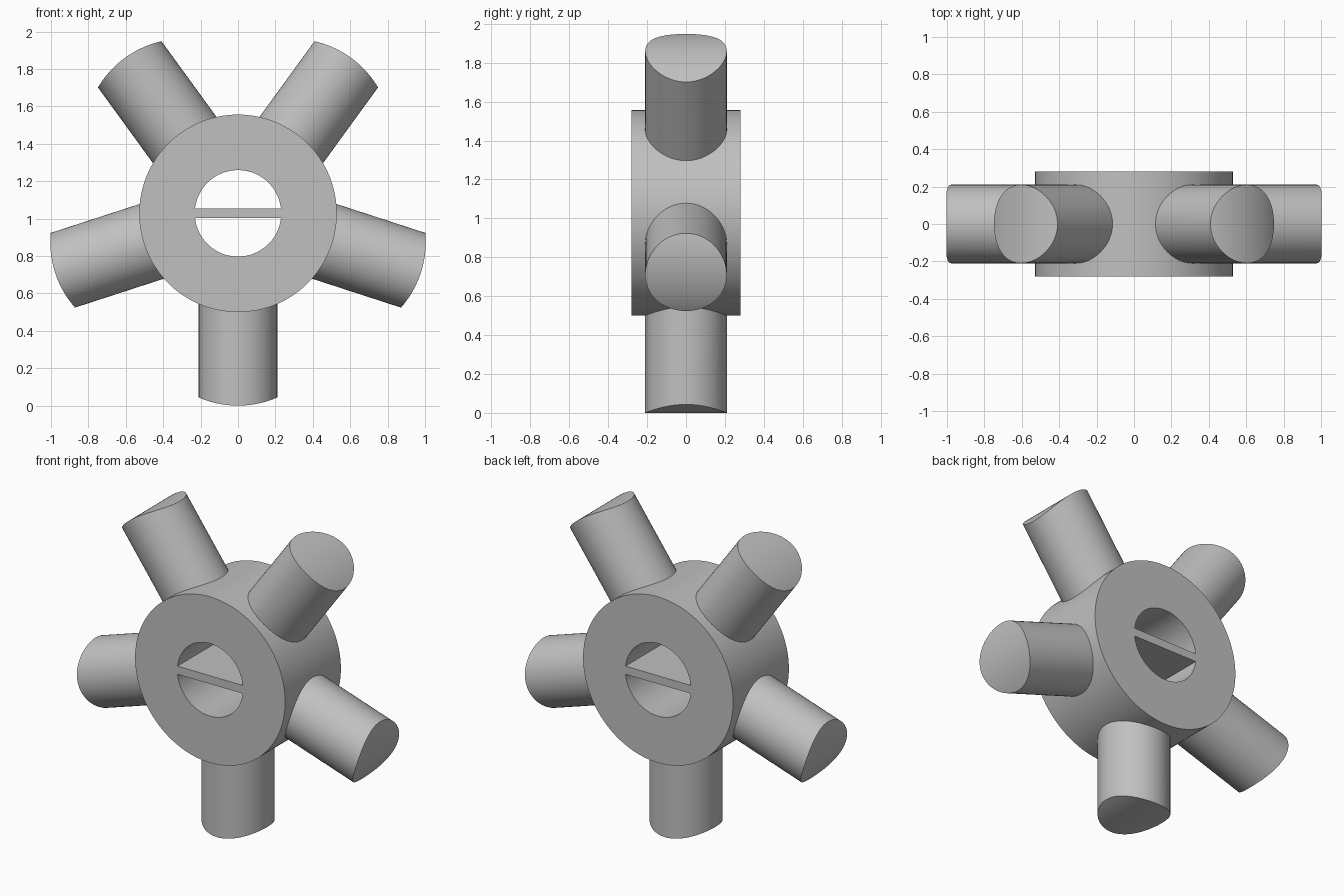
import bpy, bmesh, math
from mathutils import Matrix

CENTRE = 1.028      # hub axis height
HUB_R, HOLE_R, HALF_DEPTH = 0.528, 0.231, 0.28
SPOKE_R, SPOKE_LEN = 0.21, 0.5

if "Cube" in bpy.data.objects:
    bpy.data.objects.remove(bpy.data.objects["Cube"])

grey = bpy.data.materials.new("plain grey")
grey.use_nodes = True
grey.diffuse_color = (0.53, 0.53, 0.53, 1)
grey.node_tree.nodes["Principled BSDF"].inputs["Base Color"].default_value = grey.diffuse_color


def finish(name, bm, matrix):
    bmesh.ops.recalc_face_normals(bm, faces=bm.faces)
    bm.transform(matrix)
    mesh = bpy.data.meshes.new(name)
    bm.to_mesh(mesh)
    bm.free()
    mesh.materials.append(grey)
    obj = bpy.data.objects.new(name, mesh)
    bpy.context.collection.objects.link(obj)
    bpy.ops.object.select_all(action='DESELECT')
    obj.select_set(True)
    bpy.context.view_layer.objects.active = obj
    bpy.ops.object.shade_smooth_by_angle(angle=math.radians(30))
    return obj


lift = Matrix.Translation((0, 0, CENTRE))

# Hub: thick ring, lathed around the y axis
bm = bmesh.new()
N = 128
profile = [(HUB_R, -HALF_DEPTH), (HUB_R, HALF_DEPTH), (HOLE_R, HALF_DEPTH), (HOLE_R, -HALF_DEPTH)]
rings = []
for i in range(N):
    a = math.tau * i / N
    rings.append([bm.verts.new((r * math.cos(a), y, r * math.sin(a))) for r, y in profile])
for i in range(N):
    p, q = rings[i], rings[(i + 1) % N]
    for k in range(4):
        m = (k + 1) % 4
        bm.faces.new((p[k], p[m], q[m], q[k]))
finish("hub", bm, lift)

# Flat bar across the bore
bm = bmesh.new()
bmesh.ops.create_cube(bm, size=1)
bm.transform(Matrix.Diagonal((2 * HOLE_R, 2 * HALF_DEPTH, 0.052, 1)))
finish("bore_bar", bm, lift)


# Spoke: round peg whose two ends follow the curve of the hub
def spoke(name, angle):
    bm = bmesh.new()
    n = 64
    inner, outer = [], []
    for i in range(n):
        a = math.tau * i / n
        x, y = SPOKE_R * math.cos(a), SPOKE_R * math.sin(a)
        z = math.sqrt(HUB_R ** 2 - x * x)
        inner.append(bm.verts.new((x, y, z - 0.02)))
        outer.append(bm.verts.new((x, y, z + SPOKE_LEN)))
    for i in range(n):
        j = (i + 1) % n
        bm.faces.new((inner[i], inner[j], outer[j], outer[i]))
    # caps in strips, joining points that mirror each other in y
    for ring in (inner, outer):
        for i in range(n // 2):
            corners = (ring[i], ring[i + 1], ring[-i - 1], ring[-i])
            bm.faces.new(list(dict.fromkeys(corners)))
    finish(name, bm, lift @ Matrix.Rotation(angle, 4, 'Y'))


names = ["bottom_spoke", "lower_right_spoke", "upper_right_spoke",
         "upper_left_spoke", "lower_left_spoke"]
for i, name in enumerate(names):
    spoke(name, math.pi + math.tau * i / 5)
